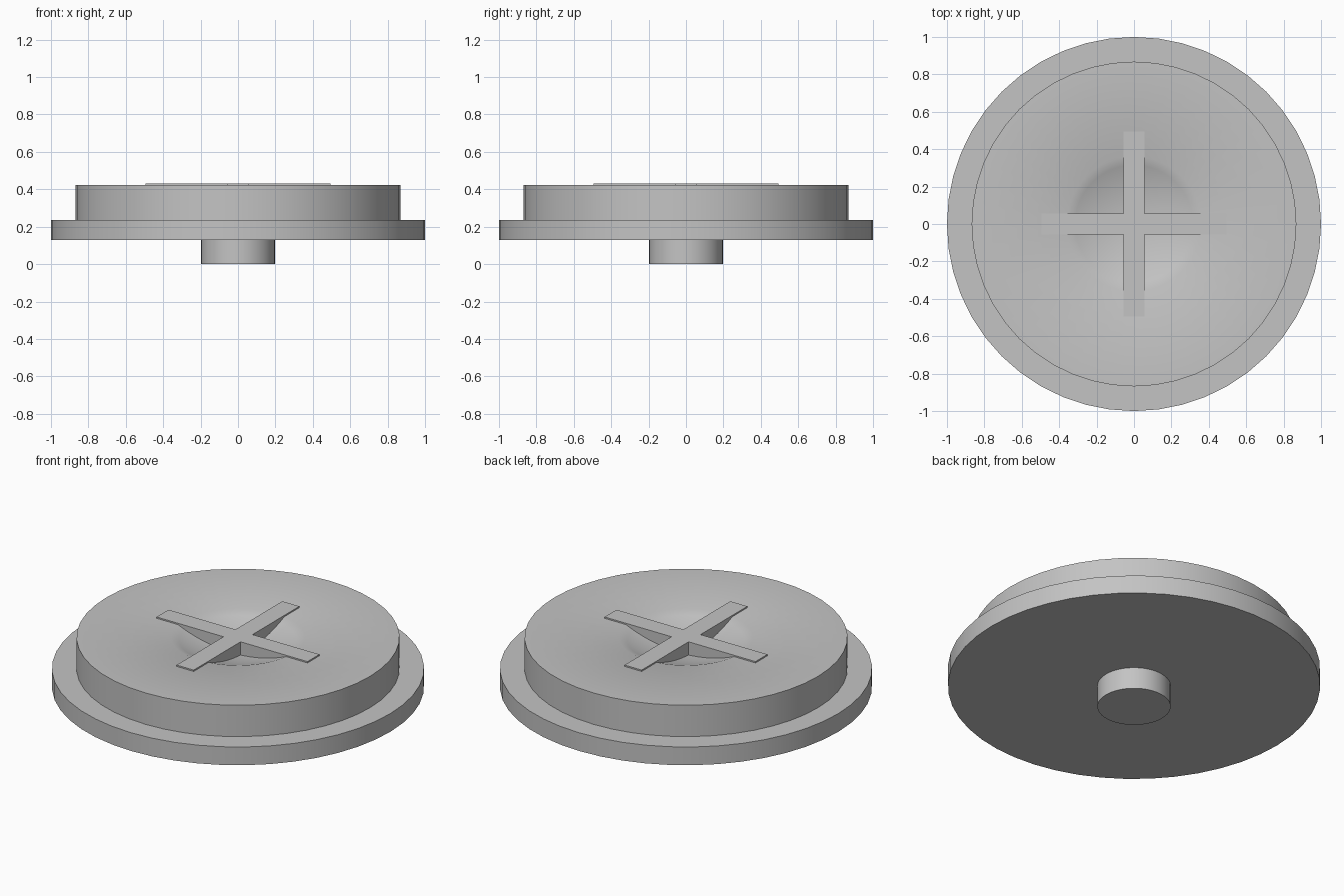
import bpy, bmesh, math

cube = bpy.data.objects.get("Cube")
if cube:
    bpy.data.objects.remove(cube, do_unlink=True)

grey = bpy.data.materials.new("plain grey")
grey.use_nodes = True
COLOUR = (0.55, 0.55, 0.55, 1)
grey.diffuse_color = COLOUR
grey.node_tree.nodes["Principled BSDF"].inputs["Base Color"].default_value = COLOUR

TOP, BOWL_R, BOWL_DEPTH, SIDES = 0.422, 0.36, 0.074, 48


def finish(name, bm):
    bmesh.ops.recalc_face_normals(bm, faces=bm.faces)
    mesh = bpy.data.meshes.new(name)
    bm.to_mesh(mesh)
    bm.free()
    mesh.materials.append(grey)
    obj = bpy.data.objects.new(name, mesh)
    bpy.context.collection.objects.link(obj)
    return obj


def lathe(name, profile):
    """Spin (radius, height) points about the z axis."""
    bm = bmesh.new()
    verts = [bm.verts.new((r, 0, z)) for r, z in profile]
    edges = [bm.edges.new(pair) for pair in zip(verts, verts[1:])]
    bmesh.ops.spin(bm, geom=verts + edges, cent=(0, 0, 0), axis=(0, 0, 1),
                   angle=math.tau, steps=SIDES, use_duplicate=False)
    bmesh.ops.remove_doubles(bm, verts=bm.verts, dist=1e-4)
    obj = finish(name, bm)
    bpy.ops.object.select_all(action="DESELECT")
    obj.select_set(True)
    bpy.context.view_layer.objects.active = obj
    bpy.ops.object.shade_smooth_by_angle(angle=math.radians(30))
    return obj


# Stepped disc with a stub below and a shallow bowl sunk in the top
sphere_r = (BOWL_R ** 2 + BOWL_DEPTH ** 2) / (2 * BOWL_DEPTH)
bowl = []
for i in range(9):
    r = BOWL_R * (1 - i / 8)
    bowl.append((r, TOP - BOWL_DEPTH + sphere_r - math.sqrt(sphere_r ** 2 - r ** 2)))
lathe("stepped_disc", [(0, 0), (0.197, 0), (0.197, 0.128), (1, 0.128), (1, 0.236),
                       (0.868, 0.236), (0.868, TOP)] + bowl)

# Cross-shaped grip bridging the bowl, slightly proud of the top
HALF_W, HALF_L = 0.056, 0.495
outline = []
for k in range(4):
    c, s = (1, 0, -1, 0)[k], (0, 1, 0, -1)[k]
    for x, y in ((HALF_L, -HALF_W), (HALF_L, HALF_W), (HALF_W, HALF_W)):
        outline.append((c * x - s * y, s * x + c * y))
bm = bmesh.new()
base = bm.faces.new([bm.verts.new((x, y, 0.33)) for x, y in outline])
top = bmesh.ops.extrude_face_region(bm, geom=[base])["geom"]
for v in top:
    if isinstance(v, bmesh.types.BMVert):
        v.co.z = 0.43
finish("cross_grip", bm)
